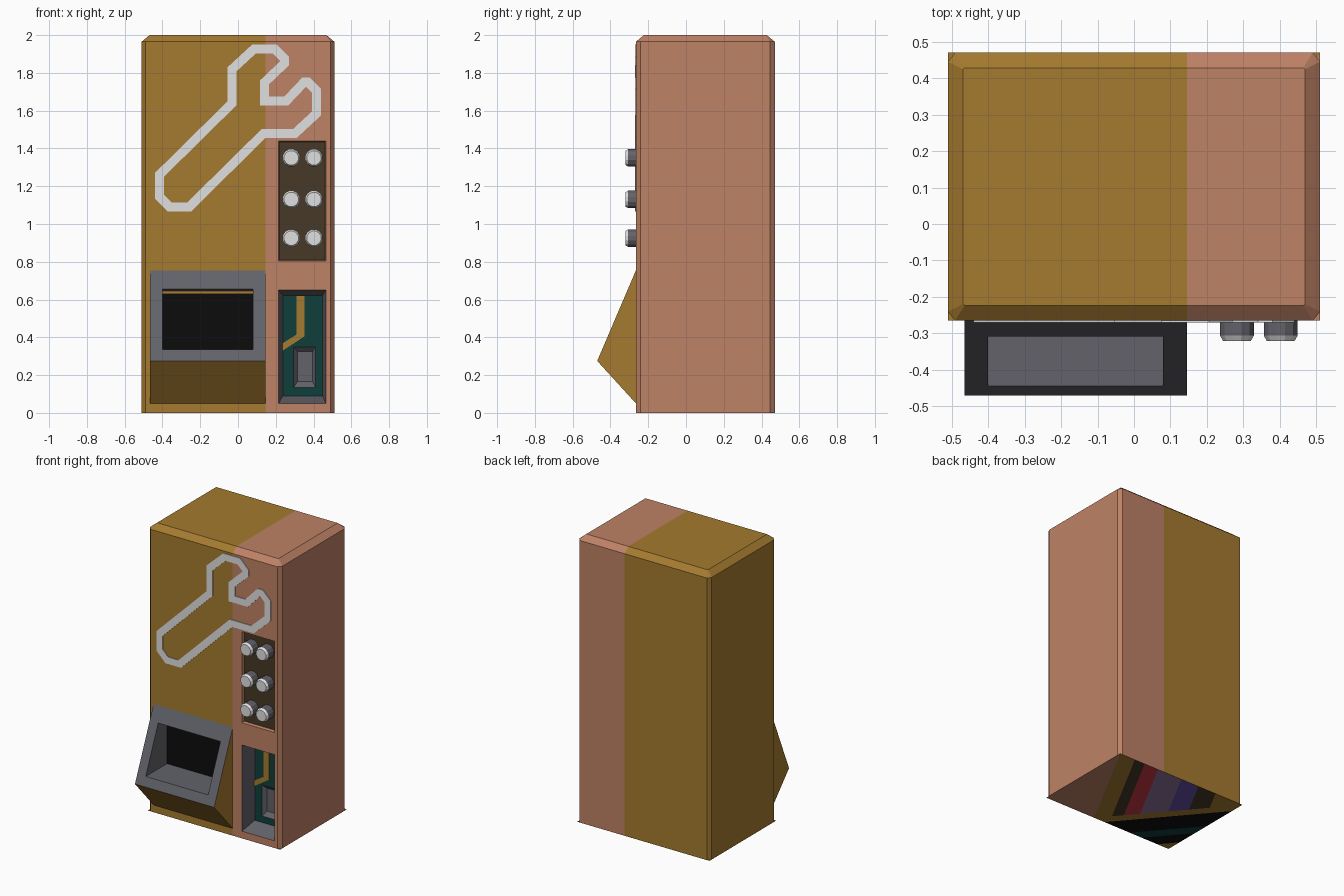
import bpy, bmesh, math
from mathutils import Vector

if "Cube" in bpy.data.objects:
    bpy.data.objects.remove(bpy.data.objects["Cube"])


def lin(c):
    c /= 255
    return c / 12.92 if c <= 0.04045 else ((c + 0.055) / 1.055) ** 2.4


COLOURS = {
    "gold": (165, 122, 47), "salmon": (190, 130, 101), "dark_brown": (70, 56, 38),
    "grey": (98, 98, 106), "black": (12, 12, 12), "teal": (16, 62, 60),
    "white": (224, 224, 224), "crimson": (200, 55, 70),
    "purple": (145, 115, 155), "indigo": (100, 80, 165),
}
NAMES = list(COLOURS)
MATS = []
for n, c in COLOURS.items():
    m = bpy.data.materials.new(n)
    m.diffuse_color = (*[lin(v) for v in c], 1)
    m.use_nodes = True
    m.node_tree.nodes["Principled BSDF"].inputs["Base Color"].default_value = m.diffuse_color
    MATS.append(m)


def add(bm, pts, mat):
    f = bm.faces.new([bm.verts.new(p) for p in pts])
    f.material_index = NAMES.index(mat)
    return f


def finish(name, bm):
    bmesh.ops.remove_doubles(bm, verts=bm.verts, dist=0.0002)
    me = bpy.data.meshes.new(name)
    bm.normal_update()
    bm.to_mesh(me)
    bm.free()
    for m in MATS:
        me.materials.append(m)
    ob = bpy.data.objects.new(name, me)
    bpy.context.collection.objects.link(ob)
    return ob


def bridge(bm, rings, mats, cap, skip=()):
    """Join successive rings with quads, then cap the last one."""
    for k, (a, b) in enumerate(zip(rings, rings[1:])):
        n = len(a)
        for i in range(n):
            if (k, i) not in skip:
                j = (i + 1) % n
                add(bm, [a[i], a[j], b[j], b[i]], mats[k])
    add(bm, rings[-1], cap)


def rect(x0, x1, z0, z1, y0, y1=None):
    """Front-facing rectangle; y0 at the bottom edge, y1 at the top edge."""
    y1 = y0 if y1 is None else y1
    return [(x0, y0, z0), (x1, y0, z0), (x1, y1, z1), (x0, y1, z1)]


W, YF, YB, SPLIT = 0.51, -0.265, 0.47, 0.145


def outline(inset, z, cx=0.02, cy=0.025):
    w, f, b = W - inset, YF + inset, YB - inset
    return [(-w + cx, f, z), (w - cx, f, z), (w, f + cy, z), (w, b - cy, z),
            (w - cx, b, z), (-w + cx, b, z), (-w, b - cy, z), (-w, f + cy, z)]


# cabinet shell with chamfered edges, two-colour split, openings in the front
bm = bmesh.new()
bridge(bm, [outline(0, 0), outline(0, 1.965), outline(0.042, 2, 0.004, 0.004)],
       ["gold", "gold"], "gold", skip={(0, 0)})
xs = [-0.49, -0.40, 0.08, SPLIT, 0.215, 0.465, 0.49]
zs = [0, 0.05, 0.335, 0.63, 0.65, 0.805, 1.44, 1.965]
HOLES = [(-0.40, 0.08, 0.335, 0.63), (0.215, 0.465, 0.05, 0.65), (0.215, 0.465, 0.805, 1.44)]
for x0, x1 in zip(xs, xs[1:]):
    for z0, z1 in zip(zs, zs[1:]):
        cx, cz = (x0 + x1) / 2, (z0 + z1) / 2
        if not any(a < cx < b and c < cz < d for a, b, c, d in HOLES):
            add(bm, rect(x0, x1, z0, z1, YF), "gold")
bmesh.ops.bisect_plane(bm, geom=bm.verts[:] + bm.edges[:] + bm.faces[:],
                       plane_co=(SPLIT, 0, 0), plane_no=(1, 0, 0))
for f in bm.faces:
    right = f.calc_center_median().x > SPLIT
    f.material_index = NAMES.index("salmon" if right else "gold")
finish("cabinet", bm)

# underside with coloured stripes
bm = bmesh.new()
BR, BL = Vector((W, YB, 0)), Vector((-W, YB, 0))
FR, FL = Vector((W, YF, 0)), Vector((-W, YF, 0))
MID = Vector((0.11, YF, 0))


def stripes(p, q, tip, bands):
    t0 = 0
    for t1, mat in bands:
        pts = [p.lerp(tip, t0), p.lerp(tip, t1), q.lerp(tip, t1), q.lerp(tip, t0)]
        add(bm, pts[:2] + pts[3:] if t1 == 1 else pts, mat)
        t0 = t1


add(bm, [BR, FR, MID], "salmon")
stripes(BR, MID, BL, [(0.12, "gold"), (0.2, "dark_brown"), (0.31, "crimson"), (0.5, "purple"),
                      (0.64, "indigo"), (0.78, "dark_brown"), (1, "gold")])
stripes(MID, BL, FL, [(0.14, "gold"), (0.48, "black"), (0.64, "teal"), (0.85, "black"), (1, "gold")])
bm.normal_update()
for f in bm.faces:
    if f.normal.z > 0:
        f.normal_flip()
finish("underside", bm)

# slanted screen hood with deep screen recess
bm = bmesh.new()
hx0, hx1, HT, HN, HB, HY = -0.465, SPLIT, 0.755, 0.275, 0.05, -0.47


def slant(z):
    return YF + (HY - YF) * (HT - z) / (HT - HN)


bridge(bm, [rect(hx0, hx1, HN, HT, HY, YF),
            rect(-0.40, 0.08, 0.335, 0.655, slant(0.335), slant(0.655)),
            rect(-0.40, 0.08, 0.335, 0.63, -0.21)], ["grey", "grey"], "black")
add(bm, rect(hx0, hx1, HB, HN, YF, HY), "gold")
for x, flip in ((hx0, False), (hx1, True)):
    tri = [(x, YF, HT), (x, YF, HB), (x, HY, HN)]
    add(bm, tri if not flip else tri[::-1], "gold")
    f = bm.faces[:][-1]
    f.normal_update()
    if f.normal.x * (1 if flip else -1) < 0:
        f.normal_flip()
finish("screen_hood", bm)

# dispensing bay with a small tray pocket
bm = bmesh.new()
BACK = YF + 0.11
bridge(bm, [rect(0.215, 0.465, 0.05, 0.65, YF), rect(0.238, 0.448, 0.09, 0.622, BACK),
            rect(0.295, 0.41, 0.135, 0.35, BACK), rect(0.315, 0.395, 0.165, 0.325, BACK + 0.025)],
       ["grey", "teal", "grey"], "grey")
finish("service_bay", bm)

# button panel recess
bm = bmesh.new()
bridge(bm, [rect(0.215, 0.465, 0.805, 1.44, YF), rect(0.22, 0.46, 0.81, 1.435, YF + 0.02)],
       ["salmon"], "dark_brown")
finish("button_panel", bm)


def plate(name, pts, y, mat, border=0):
    """Thin front plate from an outline; border keeps only a rim."""
    bm = bmesh.new()
    f = add(bm, [(x, y, z) for x, z in reversed(pts)], mat)
    if border:
        bm.normal_update()
        bmesh.ops.inset_region(bm, faces=[f], thickness=border, use_even_offset=True, use_boundary=True)
        bmesh.ops.delete(bm, geom=[f], context='FACES')
    ob = finish(name, bm)
    s = ob.modifiers.new("thickness", 'SOLIDIFY')
    s.thickness, s.offset = 0.005, -1


# wrench outline on the front
plate("wrench_outline", [
    (-0.44, 1.27), (-0.055, 1.65), (-0.055, 1.83), (0.075, 1.95), (0.205, 1.95), (0.27, 1.885),
    (0.27, 1.84), (0.165, 1.74), (0.165, 1.675), (0.245, 1.675), (0.34, 1.775), (0.38, 1.775),
    (0.44, 1.715), (0.44, 1.575), (0.31, 1.455), (0.145, 1.455), (-0.25, 1.065), (-0.37, 1.065),
    (-0.44, 1.135)], YF - 0.005, "white", 0.048)

# bent pipe in the bay
plate("bay_pipe", [(0.31, 0.62), (0.352, 0.62), (0.352, 0.405), (0.23, 0.325), (0.23, 0.365),
                   (0.31, 0.415)], BACK - 0.006, "gold")


# round buttons
def circle(x, z, r, y, n=12):
    return [(x + r * math.cos(2 * math.pi * (i + 0.5) / n), y,
             z + r * math.sin(2 * math.pi * (i + 0.5) / n)) for i in range(n)]


for i, x in enumerate((0.282, 0.402)):
    for j, z in enumerate((1.35, 1.13, 0.925)):
        bm = bmesh.new()
        bridge(bm, [circle(x, z, 0.048, YF + 0.02), circle(x, z, 0.048, -0.306),
                    circle(x, z, 0.039, -0.321)], ["grey", "white"], "white")
        finish(f"button_{i}_{j}", bm)
